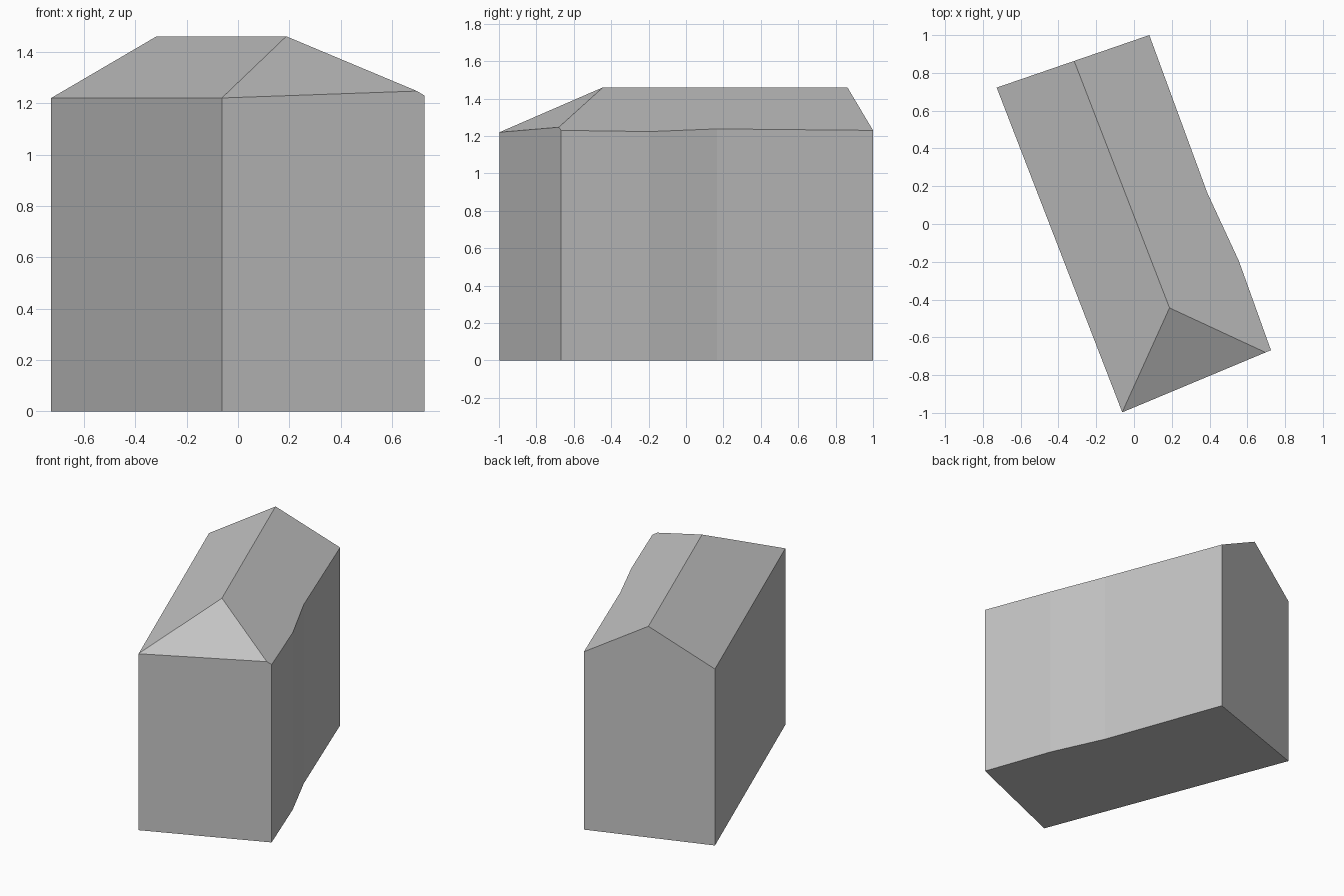
import bpy
import bmesh
from mathutils import Vector

cube = bpy.data.objects.get("Cube")
if cube:
    bpy.data.objects.remove(cube, do_unlink=True)

# Flat grey for the whole building
grey = bpy.data.materials.new("light_grey")
grey.use_nodes = True
colour = (0.55, 0.55, 0.55, 1)
grey.diffuse_color = colour
grey.node_tree.nodes["Principled BSDF"].inputs["Base Color"].default_value = colour

# Footprint, with the slightly bent long wall on the +x side
footprint = [(-0.727, 0.722), (-0.062, -0.997), (0.725, -0.668),
             (0.555, -0.195), (0.388, 0.165), (0.081, 1.0)]

# Ridge ends and eave corners that define the roof slopes
ridge_back = Vector((-0.316, 0.861, 1.46))
ridge_front = Vector((0.188, -0.444, 1.46))
west_eave = Vector((-0.727, 0.722, 1.22))
east_eave = Vector((0.081, 1.0, 1.23))
hip_left = Vector((-0.062, -0.997, 1.22))
hip_right = Vector((0.696, -0.68, 1.247))
slopes = [(ridge_back, ridge_front, west_eave),
          (ridge_back, ridge_front, east_eave),
          (ridge_front, hip_left, hip_right)]

# Walls: extruded footprint
bm = bmesh.new()
base = bm.faces.new([bm.verts.new((x, y, 0)) for x, y in footprint])
top = bmesh.ops.extrude_face_region(bm, geom=[base], use_keep_orig=True)
bmesh.ops.translate(bm, vec=(0, 0, 2),
                    verts=[v for v in top["geom"] if isinstance(v, bmesh.types.BMVert)])

# Roof: trim the block with each slope and cap the cut
for a, b, c in slopes:
    normal = (b - a).cross(c - a).normalized()
    if normal.z < 0:
        normal.negate()
    bmesh.ops.bisect_plane(bm, geom=bm.verts[:] + bm.edges[:] + bm.faces[:],
                           dist=0.0005, plane_co=a, plane_no=normal, clear_outer=True)
    rim = [e for e in bm.edges if e.is_boundary]
    bmesh.ops.holes_fill(bm, edges=rim, sides=0)
bmesh.ops.recalc_face_normals(bm, faces=bm.faces[:])

mesh = bpy.data.meshes.new("building")
bm.to_mesh(mesh)
bm.free()
mesh.materials.append(grey)
building = bpy.data.objects.new("building", mesh)
bpy.context.collection.objects.link(building)
